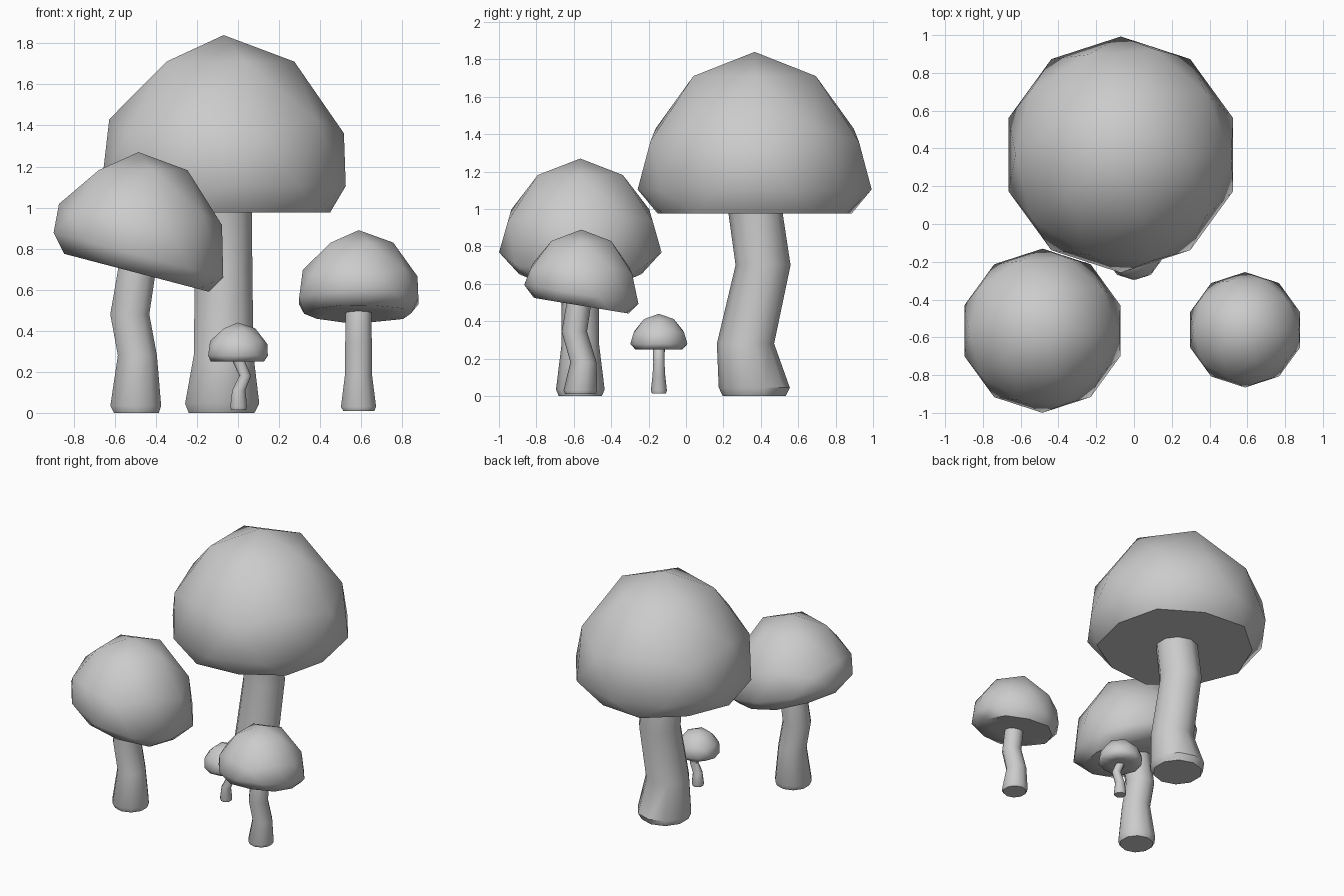
import bpy, bmesh, math

if "Cube" in bpy.data.objects:
    bpy.data.objects.remove(bpy.data.objects["Cube"])

SIDES = 10


def finish(bm, name, angle):
    bmesh.ops.recalc_face_normals(bm, faces=bm.faces[:])
    me = bpy.data.meshes.new(name)
    bm.to_mesh(me)
    bm.free()
    ob = bpy.data.objects.new(name, me)
    bpy.context.collection.objects.link(ob)
    me.shade_smooth()
    me.set_sharp_from_angle(angle=math.radians(angle))
    return ob


# Cap: icosphere with its lower half flattened and its rim tucked in and tilted
def cap(name, centre, radius, height, rim=0.955, base=0.93, tilt=(0, 0)):
    bm = bmesh.new()
    bmesh.ops.create_icosphere(bm, subdivisions=2, radius=1)
    for v in bm.verts:
        x, y, z = v.co
        if z > 0.7:
            k, lean = 1.0, 0.0
        elif z > 0.1:
            k, lean = 1.0, 0.27
        elif z > -0.1:
            k, z, lean = rim, 0.15, 1.0
        else:
            k, z, lean = base, 0.0, 1.0
        x, y = x * radius * k, y * radius * k
        v.co = (centre[0] + x, centre[1] + y,
                centre[2] + z * height + lean * (tilt[0] * x + tilt[1] * y))
    finish(bm, name, 45)


# Stem: rings (x, y, z, radius) joined into a bent tube with closed ends
def stem(name, rings):
    bm = bmesh.new()
    loops = []
    for x, y, z, r in rings:
        loops.append([bm.verts.new((x + r * math.cos(2 * math.pi * i / SIDES + math.pi / 2),
                                    y + r * math.sin(2 * math.pi * i / SIDES + math.pi / 2), z))
                      for i in range(SIDES)])
    for a, b in zip(loops, loops[1:]):
        for i in range(SIDES):
            j = (i + 1) % SIDES
            bm.faces.new((a[i], a[j], b[j], b[i]))
    bm.faces.new(loops[0][::-1])
    bm.faces.new(loops[-1])
    finish(bm, name, 40)


# Large mushroom
cap("large_cap", (-0.07, 0.367, 0.975), 0.655, 0.865)
stem("large_stem", [(-0.08, 0.365, 0, 0.168), (-0.077, 0.365, 0.045, 0.19),
                    (-0.07, 0.318, 0.28, 0.153), (-0.07, 0.412, 0.70, 0.147),
                    (-0.07, 0.37, 0.99, 0.145)])

# Medium mushroom with a cap tipped to the right
cap("medium_cap", (-0.485, -0.565, 0.68), 0.455, 0.59, base=0.89, tilt=(-0.262, 0))
stem("medium_stem", [(-0.495, -0.565, 0, 0.115), (-0.498, -0.565, 0.035, 0.13),
                     (-0.49, -0.565, 0.28, 0.1), (-0.527, -0.565, 0.48, 0.1),
                     (-0.49, -0.565, 0.71, 0.097)])

# Small mushroom with a cap tipped backwards
cap("small_cap", (0.588, -0.56, 0.483), 0.32, 0.407, tilt=(0, -0.165))
stem("small_stem", [(0.588, -0.565, 0.01, 0.08), (0.587, -0.565, 0.03, 0.09),
                    (0.587, -0.548, 0.18, 0.07), (0.587, -0.597, 0.345, 0.068),
                    (0.587, -0.572, 0.50, 0.066)])

# Tiny mushroom
cap("tiny_cap", (0.0, -0.145, 0.25), 0.16, 0.19)
stem("tiny_stem", [(0.003, -0.145, 0.015, 0.038), (0.003, -0.145, 0.03, 0.043),
                   (0.004, -0.145, 0.11, 0.034), (0.035, -0.145, 0.18, 0.03),
                   (0.0, -0.145, 0.26, 0.032)])
